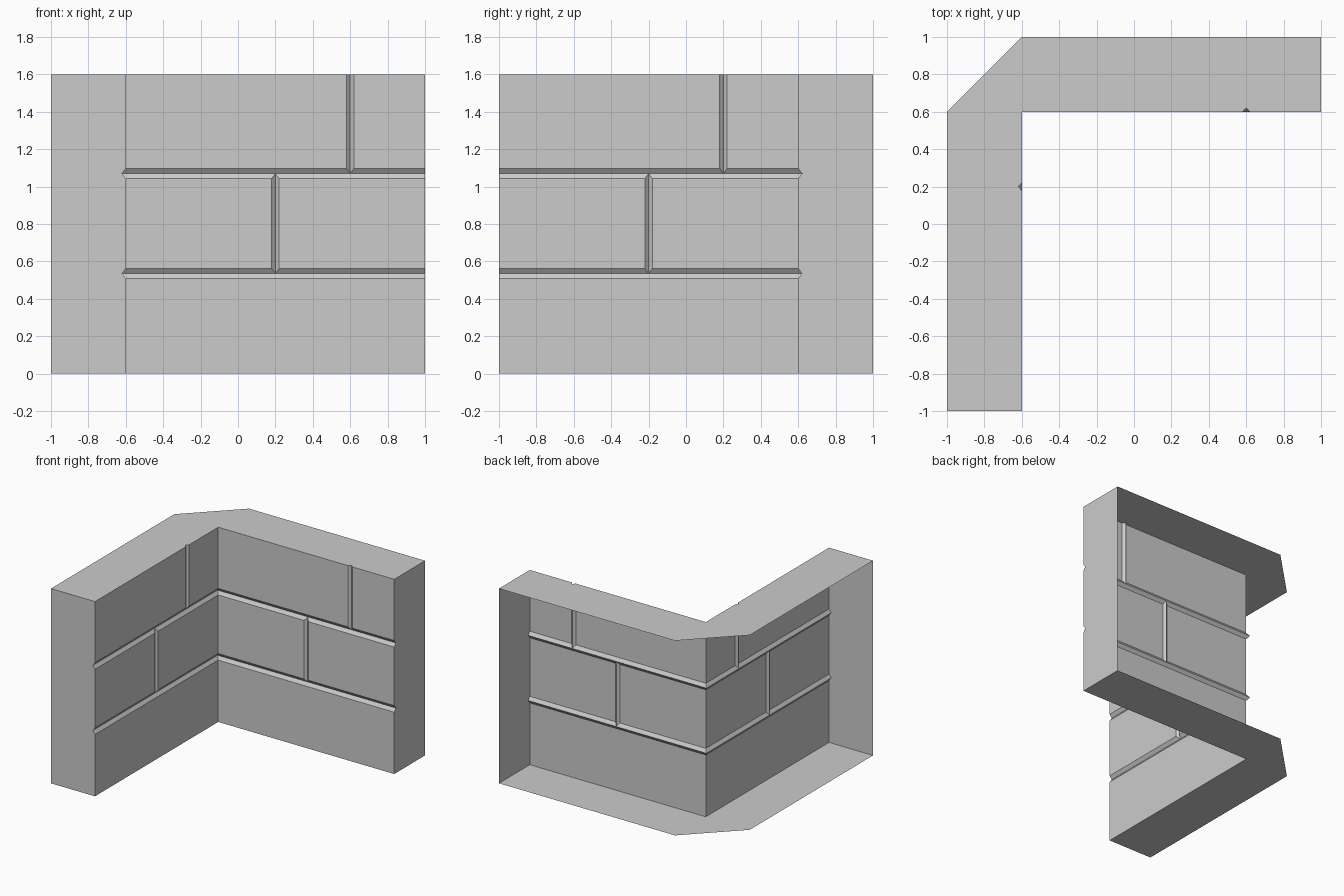
import bpy, bmesh

if "Cube" in bpy.data.objects:
    bpy.data.objects.remove(bpy.data.objects["Cube"])

DEPTH = 0.02          # groove depth
COURSES = (0.535, 1.07)  # heights of the mortar lines


def mesh_object(name, rings):
    """Loft closed cross-section rings and cap both ends."""
    bm = bmesh.new()
    loops = [[bm.verts.new(p) for p in ring] for ring in rings]
    n = len(loops[0])
    for a, b in zip(loops, loops[1:]):
        for i in range(n):
            j = (i + 1) % n
            bm.faces.new((a[i], a[j], b[j], b[i]))
    bm.faces.new(loops[0])
    bm.faces.new(loops[-1])
    bmesh.ops.recalc_face_normals(bm, faces=bm.faces)
    me = bpy.data.meshes.new(name)
    bm.to_mesh(me)
    bm.free()
    ob = bpy.data.objects.new(name, me)
    bpy.context.collection.objects.link(ob)
    return ob


# L-shaped wall block with a chamfered outer corner
plan = [(-1, -1), (-0.6, -1), (-0.6, 0.6), (1, 0.6), (1, 1), (-0.6, 1), (-1, 0.6)]
wall = mesh_object("corner_wall", [[(x, y, z) for x, y in plan] for z in (0, 1.6)])

cutters = []

# Horizontal V grooves following the inside corner
for z in COURSES:
    prof = [(DEPTH, 0), (-DEPTH, 0.054), (-DEPTH, -0.054)]
    cutters.append(mesh_object("course_groove", [
        [(-0.6 - d, -1.1, z + h) for d, h in prof],
        [(-0.6 - d, 0.6 + d, z + h) for d, h in prof],
        [(1.1, 0.6 + d, z + h) for d, h in prof]]))

# Vertical V grooves between bricks, staggered per course
for u, z0, z1 in ((0.2, COURSES[0] + 0.001, COURSES[1] - 0.001),
                  (0.6, COURSES[1] + 0.001, 1.7)):
    d = DEPTH - 0.0008
    tri = [(0, d), (0.04, -d), (-0.04, -d)]
    cutters.append(mesh_object("back_joint_groove", [
        [(u + s, 0.6 + t, z) for s, t in tri] for z in (z0, z1)]))
    cutters.append(mesh_object("left_joint_groove", [
        [(-0.6 - t, u - 0.4 + s, z) for s, t in tri] for z in (z0, z1)]))

for c in cutters:
    c.hide_render = True
    mod = wall.modifiers.new("groove", 'BOOLEAN')
    mod.operation = 'DIFFERENCE'
    mod.solver = 'EXACT'
    mod.object = c

# Bake the grooves and drop the cutters
dg = bpy.context.evaluated_depsgraph_get()
baked = bpy.data.meshes.new_from_object(wall.evaluated_get(dg))
wall.modifiers.clear()
wall.data = baked
for c in cutters:
    bpy.data.objects.remove(c)

# Hidden outer sides are left open
bm = bmesh.new()
bm.from_mesh(baked)
bm.normal_update()
outer = [f for f in bm.faces if f.normal.y - f.normal.x > 0.5]
bmesh.ops.delete(bm, geom=outer, context='FACES')
bm.to_mesh(baked)
bm.free()
